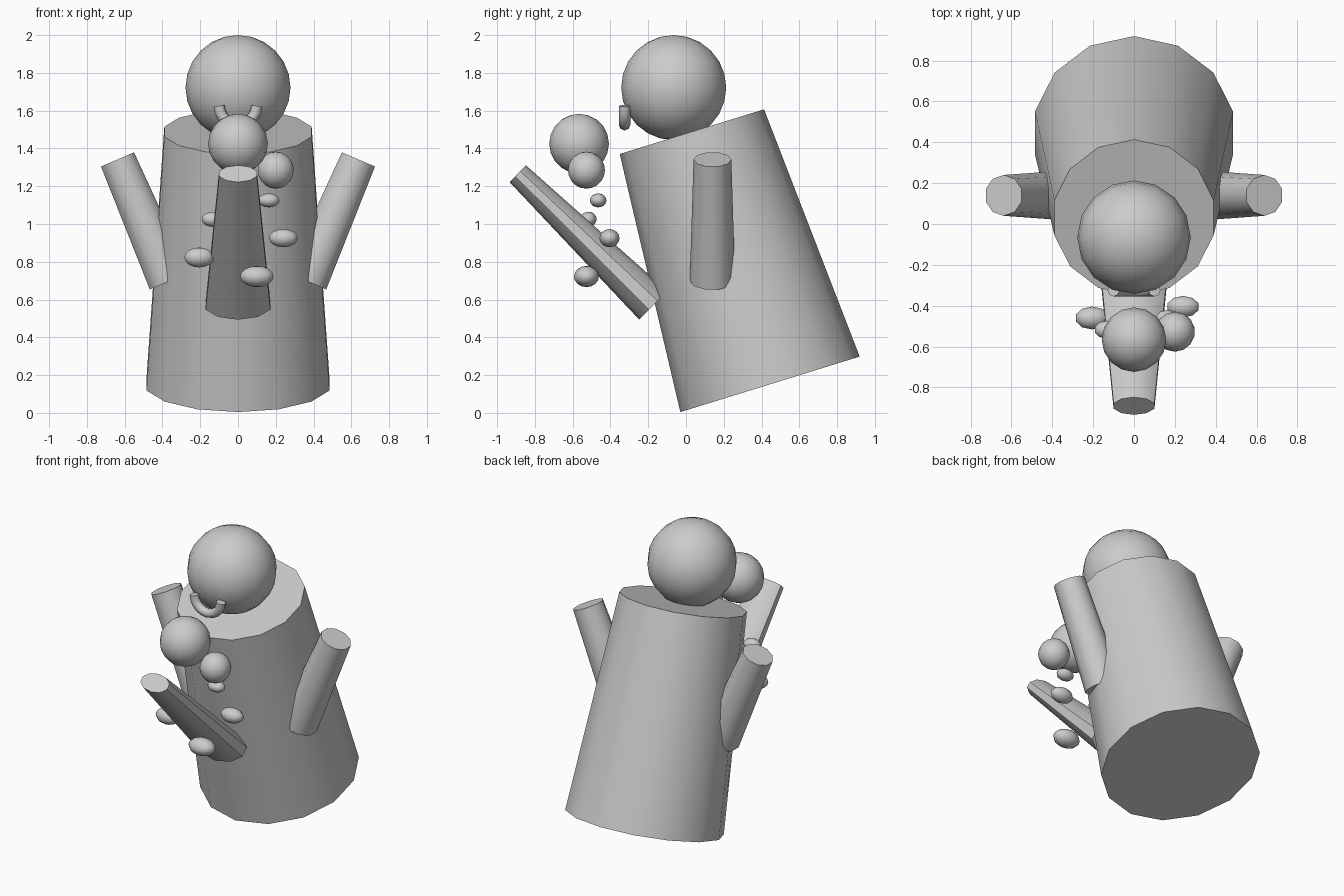
import bpy
from math import radians, sin, cos, pi

if "Cube" in bpy.data.objects:
    bpy.data.objects.remove(bpy.data.objects["Cube"])


def finish(name, scale=(1, 1, 1)):
    ob = bpy.context.object
    ob.name = name
    ob.scale = scale
    bpy.ops.object.transform_apply(location=False, rotation=False, scale=True)
    bpy.ops.object.shade_smooth_by_angle(angle=radians(50))
    return ob


def tapered(name, sides, r_low, r_high, length, centre, rot, scale=(1, 1, 1)):
    bpy.ops.mesh.primitive_cone_add(vertices=sides, radius1=r_low, radius2=r_high,
                                    depth=length, location=centre, rotation=rot)
    return finish(name, scale)


def ball(name, centre, size, segments, rings):
    bpy.ops.mesh.primitive_uv_sphere_add(segments=segments, ring_count=rings,
                                         radius=1, location=centre)
    return finish(name, size)


# Leaning body
tapered("body", 14, 0.497, 0.40, 1.40, (0, 0.238, 0.82), (0.3, 0, 0))

# Head and the two loose balls
ball("head", (0, -0.065, 1.722), (0.278,) * 3, 16, 12)
ball("large_ball", (0, -0.566, 1.425), (0.158,) * 3, 16, 10)
ball("small_ball", (0.20, -0.527, 1.285), (0.098,) * 3, 14, 10)

# Side arms
for side, label in ((-1, "left"), (1, "right")):
    tapered(label + "_arm", 10, 0.12, 0.10, 0.70,
            (side * 0.50, 0.14, 1.02), (0, side * 0.405, 0))

# Flattened front limb
tapered("front_limb", 10, 0.18, 0.105, 1.0, (0, -0.532, 0.918),
        (0.8, 0, 0), (1, 0.59, 1))

# Half ring smile: swept circle with capped ends
curve = bpy.data.curves.new("smile", "CURVE")
curve.dimensions = "3D"
curve.bevel_depth = 0.03
curve.bevel_resolution = 2
curve.use_fill_caps = True
spline = curve.splines.new("POLY")
steps = 10
spline.points.add(steps)
for i, p in enumerate(spline.points):
    a = pi + pi * i / steps
    p.co = (0.1 * cos(a), -0.325, 1.625 + 0.1 * sin(a), 1)
bpy.context.collection.objects.link(bpy.data.objects.new("smile", curve))

# Floating pebbles: centre, half sizes
pebbles = [
    ((0.163, -0.465, 1.125), (0.060, 0.044, 0.037)),
    ((-0.135, -0.517, 1.025), (0.060, 0.044, 0.040)),
    ((0.240, -0.405, 0.925), (0.080, 0.053, 0.048)),
    ((-0.205, -0.460, 0.823), (0.083, 0.056, 0.053)),
    ((0.100, -0.527, 0.722), (0.093, 0.066, 0.056)),
]
for i, (centre, size) in enumerate(pebbles):
    ball("pebble_%d" % (i + 1), centre, size, 10, 8)
